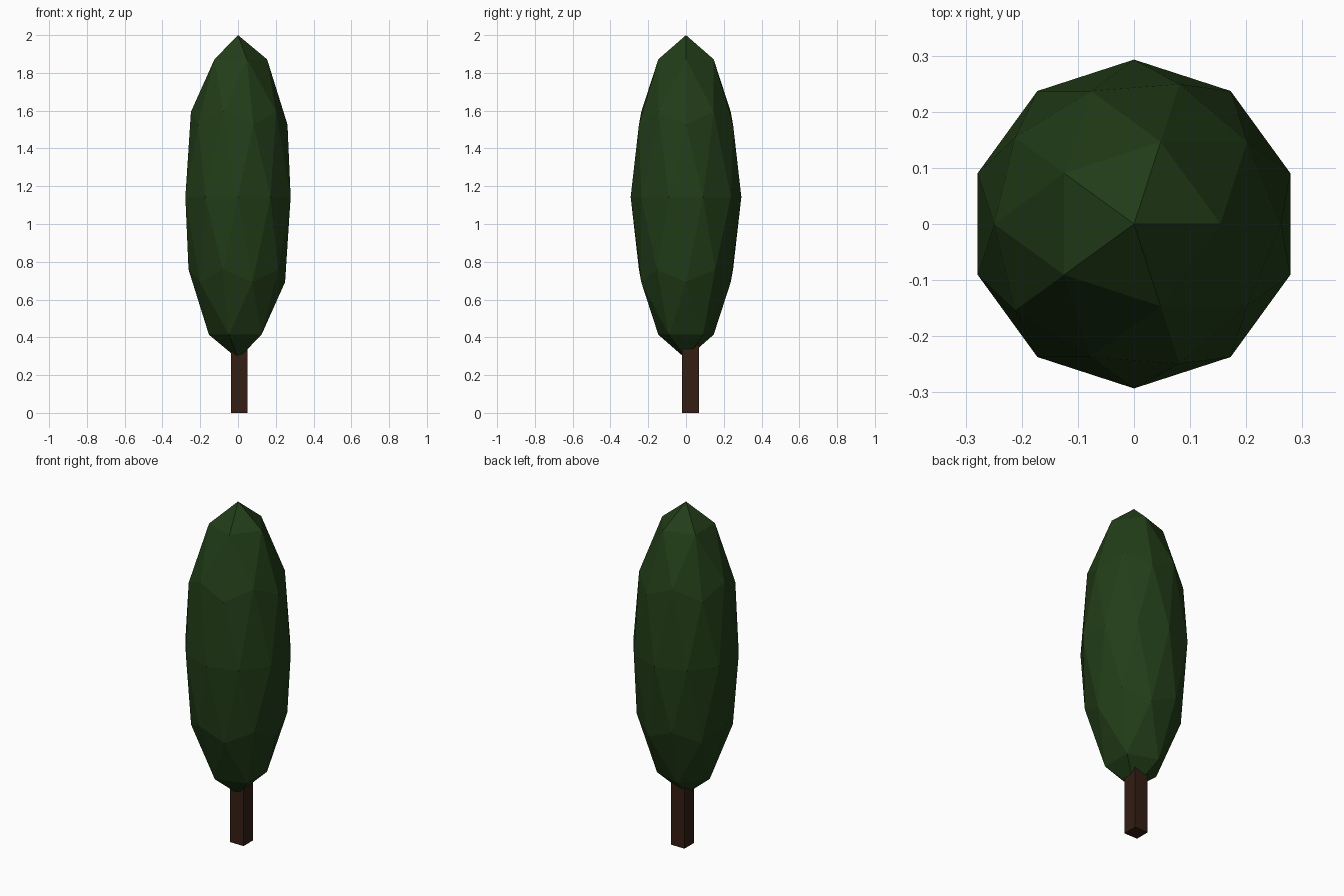
import bpy

if "Cube" in bpy.data.objects:
    bpy.data.objects.remove(bpy.data.objects["Cube"])


def colour(obj, name, rgb):
    mat = bpy.data.materials.new(name)
    mat.diffuse_color = (*rgb, 1.0)
    mat.use_nodes = True
    mat.node_tree.nodes["Principled BSDF"].inputs["Base Color"].default_value = mat.diffuse_color
    obj.data.materials.append(mat)


# Foliage: flat-shaded icosphere stretched upwards
bpy.ops.mesh.primitive_ico_sphere_add(subdivisions=2, radius=1, location=(0, 0, 1.143))
foliage = bpy.context.object
foliage.name = "foliage"
foliage.scale = (0.293, 0.293, 0.857)
colour(foliage, "leaf_green", (0.016, 0.047, 0.009))

# Trunk: square post, slightly off centre, ending inside the foliage
trunk_height = 0.42
bpy.ops.mesh.primitive_cube_add(size=1, location=(0.006, 0.024, trunk_height / 2))
trunk = bpy.context.object
trunk.name = "trunk"
trunk.scale = (0.088, 0.088, trunk_height)
colour(trunk, "bark_brown", (0.035, 0.013, 0.007))
